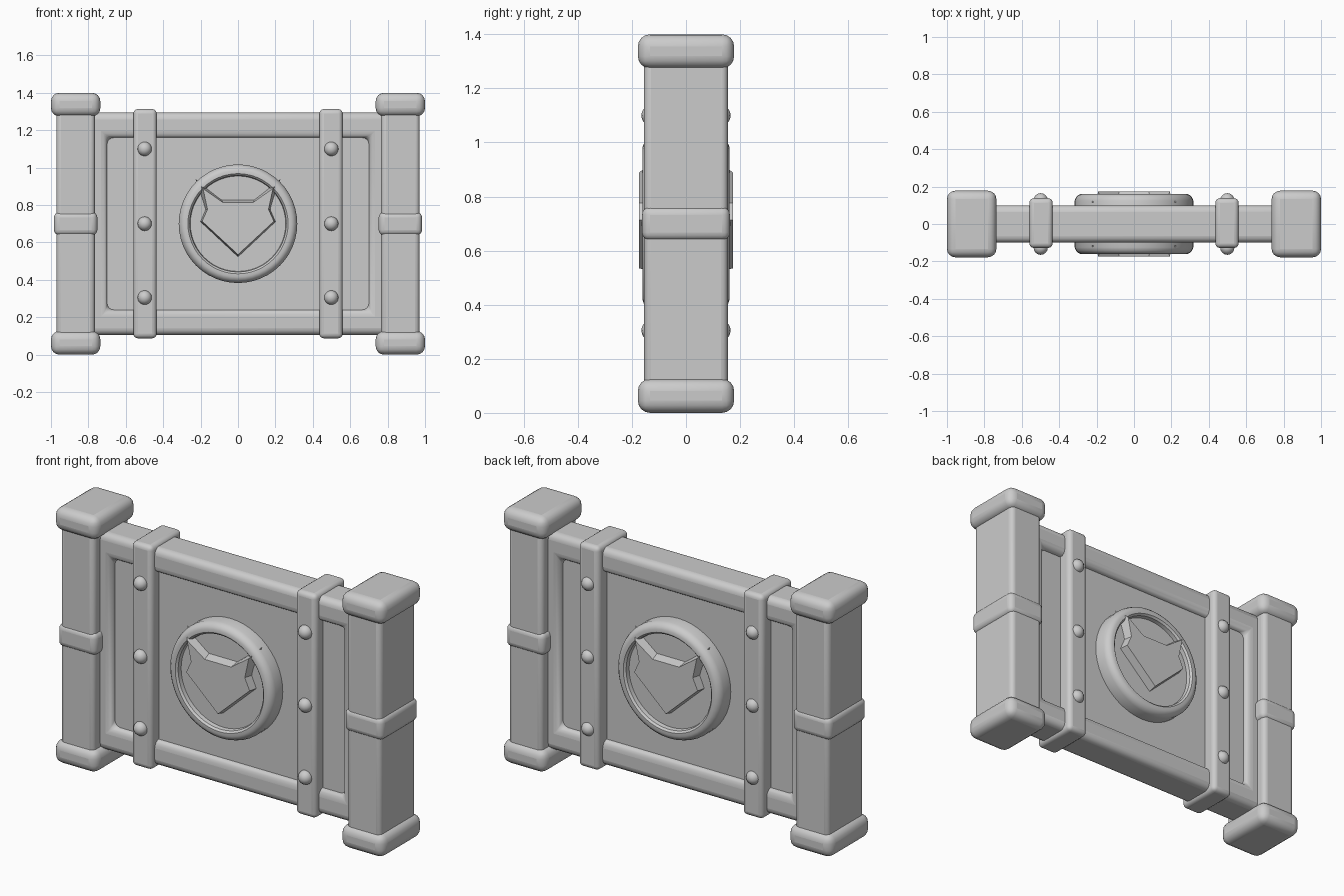
import bpy, bmesh, math
from mathutils import Vector

cube = bpy.data.objects.get("Cube")
if cube:
    bpy.data.objects.remove(cube, do_unlink=True)

grey = bpy.data.materials.new("light grey")
grey.use_nodes = True
COLOUR = (0.6, 0.6, 0.6, 1)
grey.diffuse_color = COLOUR
grey.node_tree.nodes["Principled BSDF"].inputs["Base Color"].default_value = COLOUR


def finish(name, bm, bevel=0, segments=4):
    """Turn a bmesh into a smooth object with an optional rounded bevel."""
    bmesh.ops.recalc_face_normals(bm, faces=bm.faces)
    mesh = bpy.data.meshes.new(name)
    bm.to_mesh(mesh)
    bm.free()
    mesh.materials.append(grey)
    obj = bpy.data.objects.new(name, mesh)
    bpy.context.collection.objects.link(obj)
    if bevel:
        mod = obj.modifiers.new("rounding", "BEVEL")
        mod.width, mod.segments, mod.limit_method = bevel, segments, "ANGLE"
    bpy.ops.object.select_all(action="DESELECT")
    obj.select_set(True)
    bpy.context.view_layer.objects.active = obj
    bpy.ops.object.shade_smooth_by_angle(angle=math.radians(35))
    return obj


def box(name, centre, size, bevel=0):
    bm = bmesh.new()
    bmesh.ops.create_cube(bm, size=1)
    bmesh.ops.scale(bm, vec=size, verts=bm.verts)
    bmesh.ops.translate(bm, vec=centre, verts=bm.verts)
    return finish(name, bm, bevel)


MID = 0.7

# Thin central panel
box("panel", (0, 0, MID), (1.5, 0.13, 1.0))

# Rectangular frame around the panel
bm = bmesh.new()
loops = []
for hx, hz, y in ((0.82, 0.595, -0.1), (0.7, 0.46, -0.1), (0.7, 0.46, 0.1), (0.82, 0.595, 0.1)):
    loops.append([bm.verts.new((sx * hx, y, MID + sz * hz))
                  for sx, sz in ((-1, -1), (1, -1), (1, 1), (-1, 1))])
for a, b in zip(loops, loops[1:] + loops[:1]):
    for i in range(4):
        j = (i + 1) % 4
        bm.faces.new((a[i], a[j], b[j], b[i]))
finish("frame", bm, 0.035)

# Posts with caps, collars and the riveted straps
for side, s in (("left", 1), ("right", -1)):
    x = s * 0.868
    box(side + "_post", (x, 0, MID), (0.206, 0.31, 1.25), 0.025)
    box(side + "_collar", (x, 0, MID), (0.232, 0.325, 0.125), 0.03)
    for end, z in (("top", 1.337), ("bottom", 0.063)):
        box(f"{side}_{end}_cap", (x, 0, z), (0.264, 0.356, 0.126), 0.045)
    box(side + "_strap", (s * 0.497, 0.005, MID), (0.125, 0.266, 1.226), 0.025)
    for z in (0.305, MID, 1.1):
        for face, f in (("front", -1), ("back", 1)):
            bm = bmesh.new()
            bmesh.ops.create_uvsphere(bm, u_segments=16, v_segments=10, radius=0.038)
            bmesh.ops.translate(bm, vec=(s * 0.499, f * 0.127, z), verts=bm.verts)
            finish(f"{side}_{face}_rivet", bm)

# Round medallion and eared crest plate on both faces
RING = ((0.317, 0.05), (0.317, 0.125), (0.31, 0.143), (0.298, 0.155), (0.285, 0.16),
        (0.268, 0.16), (0.258, 0.15), (0.255, 0.128), (0, 0.128))
BASE = ((0, 0.52), (0.203, 0.71), (0.175, 0.775), (0.226, 0.938), (0.088, 0.83))
TOP = ((0, 0.535), (0.192, 0.713), (0.163, 0.777), (0.187, 0.888), (0.08, 0.813))

for face, f in (("front", -1), ("back", 1)):
    bm = bmesh.new()
    verts = [bm.verts.new((r, f * y, MID)) for r, y in RING]
    edges = [bm.edges.new(pair) for pair in zip(verts, verts[1:])]
    bmesh.ops.spin(bm, geom=verts + edges, cent=(0, 0, MID), axis=(0, 1, 0),
                   angle=math.tau, steps=48)
    bmesh.ops.remove_doubles(bm, verts=bm.verts, dist=0.0005)
    finish(face + "_medallion", bm)

    bm = bmesh.new()
    rims = []
    for outline, y in ((BASE, 0.115), (TOP, 0.174)):
        full = list(outline) + [(-x, z) for x, z in reversed(outline[1:])]
        rims.append([bm.verts.new(Vector((x, f * y, z))) for x, z in full])
    low, high = rims
    bm.faces.new(high)
    bm.faces.new(low)
    for i in range(len(low)):
        j = (i + 1) % len(low)
        bm.faces.new((low[i], low[j], high[j], high[i]))
    finish(face + "_crest", bm)
